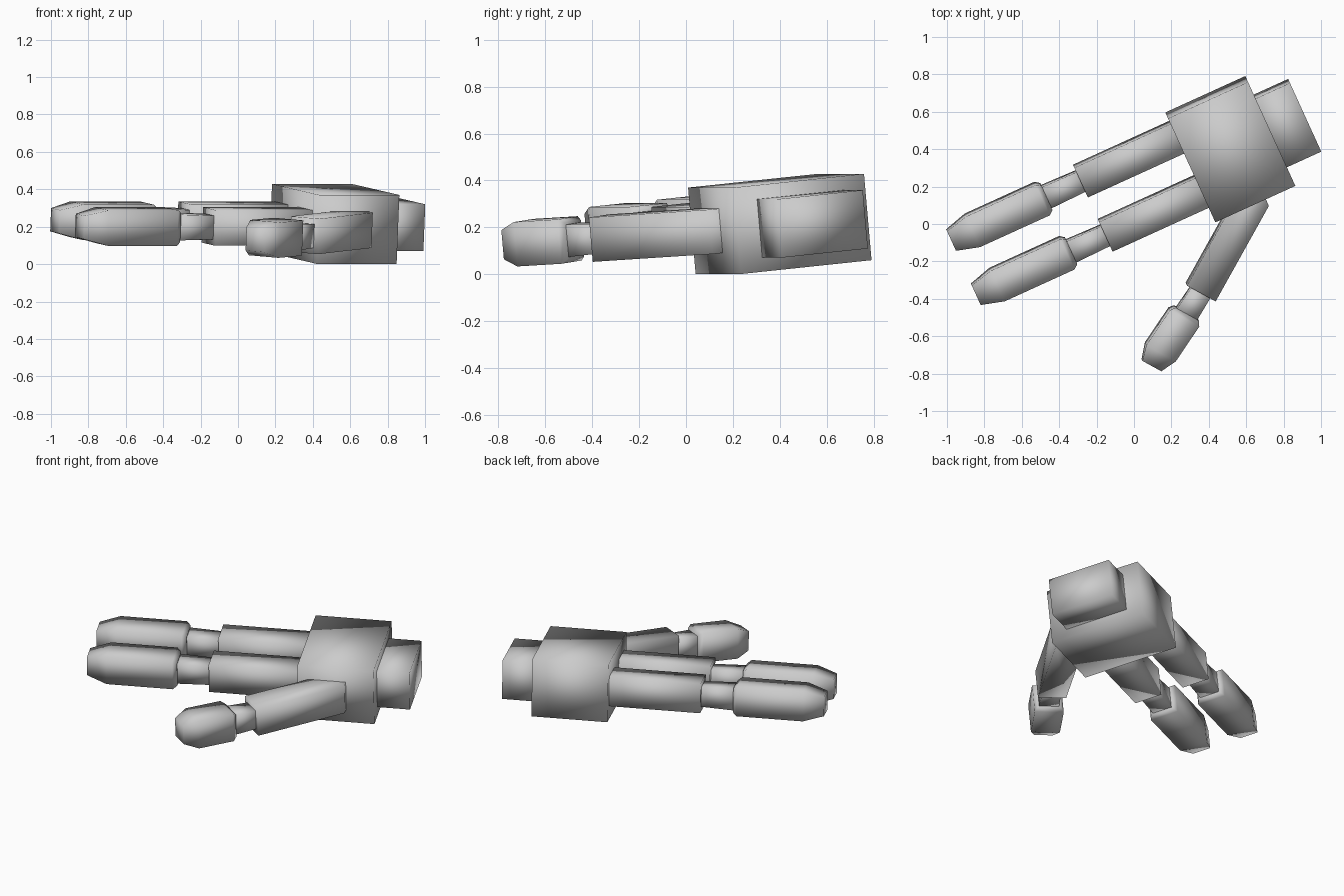
import bpy, bmesh
from math import radians
from mathutils import Matrix, Vector

if "Cube" in bpy.data.objects:
    bpy.data.objects.remove(bpy.data.objects["Cube"])

# Hand frame: local x runs towards the wrist, local y across the palm, rolled slightly
HAND = (Matrix.Translation((0.515, 0.40, 0.215))
        @ Matrix.Rotation(radians(24.5), 4, 'Z')
        @ Matrix.Rotation(radians(5.5), 4, 'X'))


def loft(name, frame, rings):
    """Box-section solid through rings of (x, width, height, y offset)."""
    bm = bmesh.new()
    loops = []
    for x, w, h, off in rings:
        loops.append([bm.verts.new(frame @ Vector((x, off + sy * w / 2, sz * h / 2)))
                      for sy, sz in ((-1, -1), (1, -1), (1, 1), (-1, 1))])
    for a, b in zip(loops, loops[1:]):
        for i in range(4):
            j = (i + 1) % 4
            bm.faces.new((a[i], a[j], b[j], b[i]))
    bm.faces.new(loops[0])
    bm.faces.new(loops[-1])
    bmesh.ops.recalc_face_normals(bm, faces=bm.faces)
    for f in bm.faces:
        f.smooth = True
    mesh = bpy.data.meshes.new(name)
    bm.to_mesh(mesh)
    bm.free()
    obj = bpy.data.objects.new(name, mesh)
    bpy.context.collection.objects.link(obj)
    return obj


def digit(name, x, y, angle, base, gap, shoulder, tip, bend=0.0):
    """Base segment, thin joint and tapered tip, measured from the base segment's end."""
    frame = HAND @ Matrix.Translation((x, y, 0)) @ Matrix.Rotation(radians(angle), 4, 'Z')
    loft(name + "_base", frame, base + [(0, 0.175, 0.19, 0)])
    loft(name + "_joint", frame, [(0.02, 0.115, 0.125, 0),
                                  (-gap - 0.02, 0.125, 0.14, bend * gap)])
    loft(name + "_tip", frame, [(t, w, h, -t * bend) for t, w, h in (
        (-gap, 0.145, 0.155), (-gap - 0.025, 0.18, 0.19),
        (-shoulder, 0.18, 0.19), (-tip, 0.115, 0.125))])


# Palm and wrist
loft("palm", HAND, [(-0.235, 0.613, 0.37, 0), (0.235, 0.613, 0.37, 0)])
loft("wrist", HAND, [(0.20, 0.405, 0.25, 0), (0.437, 0.405, 0.25, 0)])

# Two matching fingers
for name, y in (("outer_finger", 0.178), ("inner_finger", -0.142)):
    digit(name, -0.80, y, 0, [(0.60, 0.175, 0.19, 0)], 0.20, 0.635, 0.76)

# Thumb, splayed sideways and rooted inside the palm
digit("thumb", -0.461, -0.632, 36.5,
      [(0.66, 0.08, 0.19, 0.05), (0.585, 0.175, 0.19, 0)], 0.135, 0.385, 0.47, bend=0.085)
